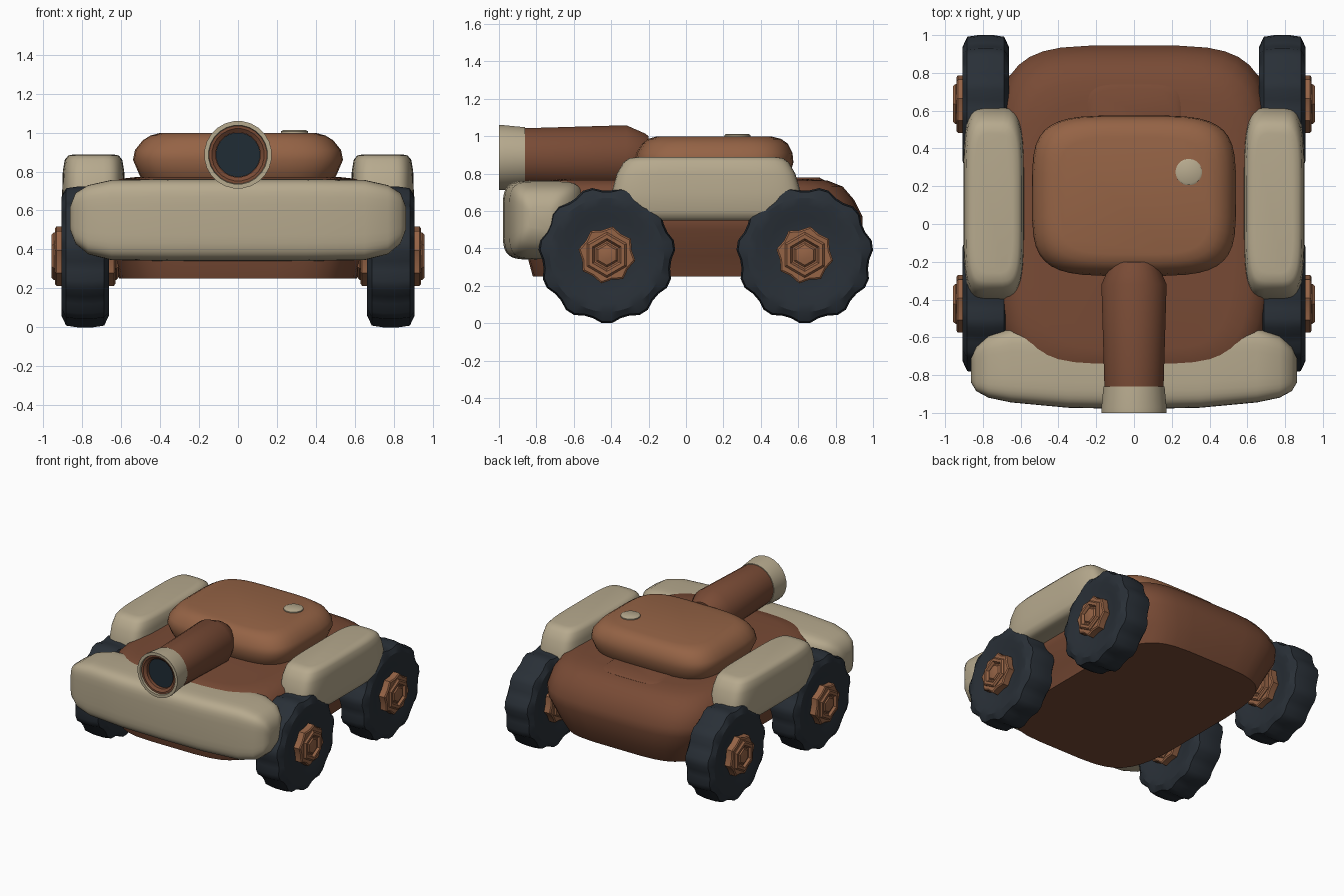
import bpy, bmesh, math

if "Cube" in bpy.data.objects:
    bpy.data.objects.remove(bpy.data.objects["Cube"])

def material(name, rgb):
    m = bpy.data.materials.new(name)
    m.diffuse_color = (*rgb, 1)
    m.use_nodes = True
    m.node_tree.nodes["Principled BSDF"].inputs["Base Color"].default_value = m.diffuse_color
    return m

HULL = material("dark_brown", (0.19, 0.070, 0.036))
TURRET = material("light_brown", (0.30, 0.125, 0.060))
BEIGE = material("beige", (0.47, 0.40, 0.27))
TYRE = material("tyre_dark", (0.022, 0.029, 0.038))
BORE = material("bore_dark", (0.014, 0.025, 0.036))

def skin(name, rings, mat, angle=35, closed=False):
    """Bridge equal-sized rings of points; cap the ends unless closed."""
    bm = bmesh.new()
    loops = [[bm.verts.new(p) for p in ring] for ring in rings]
    pairs = list(zip(loops, loops[1:]))
    if closed:
        pairs.append((loops[-1], loops[0]))
    n = len(loops[0])
    for a, b in pairs:
        for i in range(n):
            j = (i + 1) % n
            bm.faces.new((a[i], a[j], b[j], b[i]))
    if not closed:
        bm.faces.new(loops[0])
        bm.faces.new(loops[-1])
    bmesh.ops.recalc_face_normals(bm, faces=bm.faces[:])
    me = bpy.data.meshes.new(name)
    bm.to_mesh(me)
    bm.free()
    me.materials.append(mat)
    ob = bpy.data.objects.new(name, me)
    bpy.context.collection.objects.link(ob)
    bpy.ops.object.select_all(action='DESELECT')
    ob.select_set(True)
    bpy.context.view_layer.objects.active = ob
    bpy.ops.object.shade_smooth_by_angle(angle=math.radians(angle))
    return ob

def squircle(a0, a1, b0, b1, e, n=40):
    """Superellipse outline filling the box a0..a1 by b0..b1."""
    out = []
    for k in range(n):
        t = 2 * math.pi * (k + 0.5) / n
        c, s = math.cos(t), math.sin(t)
        out.append(((a0 + a1) / 2 + (a1 - a0) / 2 * math.copysign(abs(c) ** (2 / e), c),
                    (b0 + b1) / 2 + (b1 - b0) / 2 * math.copysign(abs(s) ** (2 / e), s)))
    return out

def stack(name, sections, e, mat, angle=40):
    """Loft upwards through sections (z, x0, x1, y0, y1)."""
    return skin(name, [[(x, y, z) for x, y in squircle(x0, x1, y0, y1, e)]
                       for z, x0, x1, y0, y1 in sections], mat, angle)

def lathe(name, profile, n, axis, centre, mat, angle=35, closed=False, radius=None):
    """Turn (position, radius) points about the x or y axis."""
    rings = []
    for t, r in profile:
        ring = []
        for k in range(n):
            q = radius(k, r) if radius else r
            a = 2 * math.pi * (k + 0.5) / n
            u, v = q * math.cos(a), q * math.sin(a)
            p = (t, u, v) if axis == 'x' else (u, t, v)
            ring.append(tuple(p[i] + centre[i] for i in range(3)))
        rings.append(ring)
    return skin(name, rings, mat, angle, closed)

# Hull: flat belly, bulging sides, rounded tail
stack("hull", [(z, -w, w, f, b) for z, w, f, b in (
    (0.25, 0.61, -0.82, 0.85), (0.36, 0.65, -0.85, 0.91), (0.50, 0.73, -0.86, 0.945),
    (0.57, 0.74, -0.86, 0.945), (0.66, 0.72, -0.84, 0.90), (0.73, 0.68, -0.80, 0.84),
    (0.762, 0.61, -0.74, 0.76), (0.772, 0.52, -0.66, 0.66))], 4.5, HULL)

# Slightly raised engine cover on the tail
stack("rear_cover", [(0.66, -0.27, 0.27, 0.40, 0.745), (0.765, -0.26, 0.26, 0.40, 0.74),
                     (0.778, -0.24, 0.24, 0.40, 0.715)], 4, HULL)

# Turret and its round hatch button
stack("turret", [(z, -w, w, f, b) for z, w, f, b in (
    (0.75, 0.49, -0.23, 0.53), (0.79, 0.51, -0.255, 0.555), (0.86, 0.54, -0.275, 0.575),
    (0.91, 0.53, -0.265, 0.57), (0.96, 0.49, -0.235, 0.545), (0.985, 0.45, -0.205, 0.51),
    (0.998, 0.40, -0.16, 0.46))], 4.2, TURRET)
stack("hatch_button", [(0.98, 0.22, 0.36, 0.205, 0.345), (1.006, 0.22, 0.36, 0.205, 0.345),
                       (1.012, 0.23, 0.35, 0.215, 0.335)], 2, BEIGE)

# Front bumper, lofted across from side to side
half = ((0.0, -0.98, -0.55, 0.34, 0.762), (0.35, -0.973, -0.547, 0.34, 0.762),
        (0.65, -0.945, -0.55, 0.345, 0.757), (0.77, -0.92, -0.59, 0.375, 0.73),
        (0.835, -0.885, -0.65, 0.43, 0.69), (0.862, -0.84, -0.71, 0.50, 0.62))
sections = [(-s[0], *s[1:]) for s in half[:0:-1]] + list(half)
skin("front_bumper", [[(x, y, z) for y, z in squircle(y0, y1, z0, z1, 5)]
                      for x, y0, y1, z0, z1 in sections], BEIGE, 45)

# Barrel with bore and muzzle ring
AXIS = (0, 0, 0.886)
lathe("barrel", [(-0.20, 0.115), (-0.22, 0.13), (-0.32, 0.174), (-0.86, 0.158), (-0.985, 0.151),
                 (-0.985, 0.135), (-0.97, 0.115), (-0.90, 0.115)], 24, 'y', AXIS, HULL)
lathe("muzzle_ring", [(-0.86, 0.15), (-0.86, 0.163), (-0.97, 0.174), (-1.0, 0.174),
                      (-1.0, 0.152), (-0.97, 0.146)], 24, 'y', AXIS, BEIGE, closed=True)
lathe("bore", [(-0.92, 0.114), (-0.945, 0.114)], 24, 'y', AXIS, BORE)

# Half profiles of the tyre and hub, measured from the wheel's middle
tyre = [(0.100, 0.13), (0.105, 0.20), (0.122, 0.26), (0.122, 0.305), (0.098, 0.337), (0.04, 0.346)]
tyre = [(-t, r) for t, r in tyre] + tyre[::-1]
boss = [(0.12, 0.122), (0.160, 0.122), (0.172, 0.110), (0.172, 0.088),
        (0.155, 0.076), (0.155, 0.066), (0.166, 0.055), (0.172, 0.025)]
boss = [(-t, r) for t, r in boss[::-1]] + boss

def lug(k, r):
    # raised tread blocks on the outer part of the tyre
    return r + 0.02 if r > 0.32 and k % 4 < 2 else r

def star(k, r):
    return r * (1.0 if k % 2 else 0.87)

for s, side in ((-1, "left"), (1, "right")):
    # Side fender
    stack(side + "_fender", [
        (z, s * 0.742 - w, s * 0.742 + w, f, b) for z, w, f, b in (
            (0.548, 0.115, -0.35, 0.57), (0.562, 0.145, -0.385, 0.605), (0.60, 0.16, -0.40, 0.62),
            (0.70, 0.161, -0.398, 0.615), (0.80, 0.158, -0.37, 0.585), (0.86, 0.148, -0.335, 0.55),
            (0.882, 0.13, -0.305, 0.52), (0.888, 0.10, -0.26, 0.48))], 4.6, BEIGE, 45)
    for y, end in ((-0.423, "front"), (0.635, "rear")):
        c = (s * 0.785, y, 0.365)
        tag = end + "_" + side
        lathe(tag + "_tyre", tyre, 44, 'x', c, TYRE, 30, radius=lug)
        lathe(tag + "_hub_flange", [(-0.155, 0.145), (-0.148, 0.155), (0.148, 0.155), (0.155, 0.145)],
              16, 'x', c, TURRET, 20, radius=star)
        lathe(tag + "_hub_cap", boss, 6, 'x', c, TURRET, 20)
